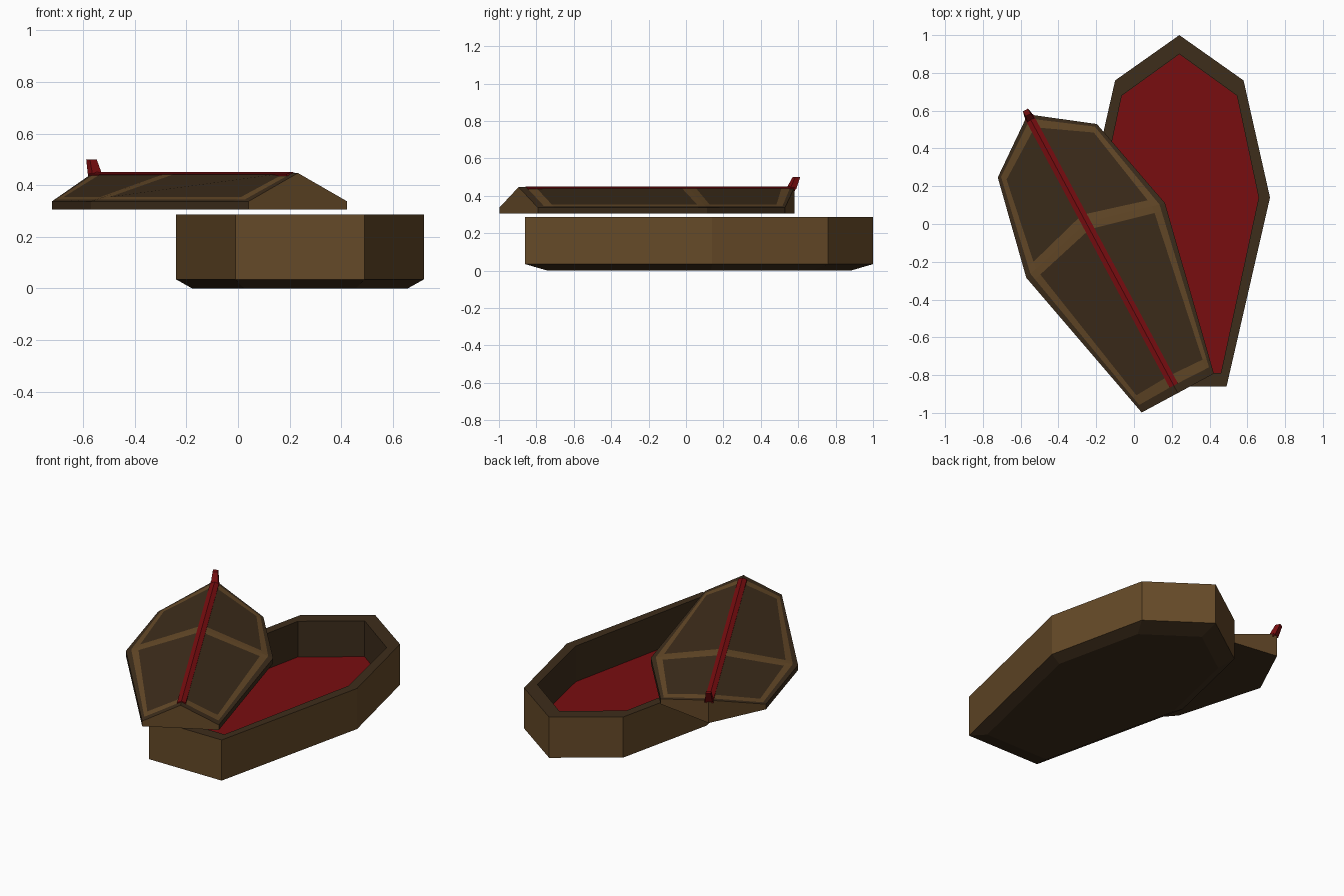
import bpy, bmesh, math

if "Cube" in bpy.data.objects:
    bpy.data.objects.remove(bpy.data.objects["Cube"])


def material(name, color):
    m = bpy.data.materials.new(name)
    m.diffuse_color = (*color, 1)
    m.use_nodes = True
    m.node_tree.nodes["Principled BSDF"].inputs["Base Color"].default_value = m.diffuse_color
    return m


LIGHT, DARK, RED = 0, 1, 2
MATS = [material("light_wood", (0.13, 0.067, 0.021)),
        material("dark_wood", (0.047, 0.026, 0.011)),
        material("red_cloth", (0.19, 0.004, 0.005))]


def finish(name, bm, loc=(0, 0, 0), rot=0):
    bmesh.ops.remove_doubles(bm, verts=bm.verts[:], dist=1e-5)
    bmesh.ops.recalc_face_normals(bm, faces=bm.faces[:])
    me = bpy.data.meshes.new(name)
    bm.to_mesh(me)
    bm.free()
    for m in MATS:
        me.materials.append(m)
    ob = bpy.data.objects.new(name, me)
    ob.location, ob.rotation_euler.z = loc, rot
    bpy.context.collection.objects.link(ob)
    return ob


def loft(bm, rings, mats, caps):
    """Skin closed rings of points; caps are the end materials (None = open)."""
    vs = [[bm.verts.new(p) for p in r] for r in rings]
    n = len(vs[0])
    for a, b, m in zip(vs, vs[1:], mats):
        for i in range(n):
            j = (i + 1) % n
            bm.faces.new((a[i], a[j], b[j], b[i])).material_index = m
    for ring, m in zip((vs[0], vs[-1]), caps):
        if m is not None:
            bm.faces.new(ring).material_index = m


def ring(half, z, scale=1, cy=0.07):
    """Mirror a half outline (tip first) into a closed ring."""
    pts = half + [(-x, y) for x, y in reversed(half[1:])]
    return [(x * scale, cy + (y - cy) * scale, z) for x, y in pts]


# Open box with bevelled bottom, rim and inner walls
outer = [(0, 1.0), (0.34, 0.76), (0.48, 0.14), (0.25, -0.86)]
inner = [(0, 0.9), (0.305, 0.68), (0.42, 0.14), (0.22, -0.79)]
BOX_LOC = (0.24, 0, 0)
bm = bmesh.new()
loft(bm, [ring(outer, 0, 0.87), ring(outer, 0.035), ring(outer, 0.287),
          ring(inner, 0.287), ring(inner, 0.06)],
     [DARK, LIGHT, DARK, DARK], (DARK, DARK))
finish("coffin_box", bm, BOX_LOC)

# Red lining on the floor of the box
bm = bmesh.new()
loft(bm, [ring(inner, 0.061, 0.998), ring(inner, 0.066, 0.998)], [RED], (RED, RED))
finish("floor_lining", bm, BOX_LOC)

# Lid: gabled roof of two panels per side, framed by light strips
LID_LOC, LID_ROT = (0.232, -0.895, 0), math.radians(28.3)
EDGE, RIDGE, LID_BASE = 0.337, 0.447, 0.305
foot, wide, shoulder = (0.217, 0), (0.417, 0.918), (0.298, 1.457)
MID, TIP = 1.026, 1.676
S = [0, 0.84, 0.93, 1]


def panel(bm, sign, r0, e0, r1, e1, ts):
    """Bilinear panel from its outer end (t=0) to the cross band (t=1)."""
    def point(s, t):
        r = r0 + (r1 - r0) * t
        ex, ey = (a + (b - a) * t for a, b in zip(e0, e1))
        return (sign * ex * s, r + (ey - r) * s, RIDGE + (EDGE - RIDGE) * s)
    for i in range(len(S) - 1):
        for j in range(len(ts) - 1):
            quad = [(S[i], ts[j]), (S[i + 1], ts[j]),
                    (S[i + 1], ts[j + 1]), (S[i], ts[j + 1])]
            f = bm.faces.new([bm.verts.new(point(*q)) for q in quad])
            margin = i == 2 or j == 0
            field = i == 0 and j == 2
            f.material_index = DARK if margin or field else LIGHT


bm = bmesh.new()
for sign in (1, -1):
    panel(bm, sign, 0, foot, MID, wide, [0, 0.045, 0.1, 0.96, 1])
    panel(bm, sign, TIP, shoulder, MID, wide, [0, 0.04, 0.12, 0.93, 1])
bmesh.ops.remove_doubles(bm, verts=bm.verts[:], dist=1e-5)
rim = [e for e in bm.edges if e.is_boundary]
ext = bmesh.ops.extrude_edge_only(bm, edges=rim)["geom"]
for v in (g for g in ext if isinstance(g, bmesh.types.BMVert)):
    v.co.z = LID_BASE
bm.normal_update()
for f in (g for g in ext if isinstance(g, bmesh.types.BMFace)):
    f.material_index = LIGHT if abs(f.normal.y) > 0.6 else DARK
under = bmesh.ops.holes_fill(bm, edges=[e for e in bm.edges if e.is_boundary])
for f in under["faces"]:
    f.material_index = DARK
finish("coffin_lid", bm, LID_LOC, LID_ROT)

# Red band along the ridge of the lid
bm = bmesh.new()
section = [(-0.025, 0.425), (-0.025, 0.443), (0, 0.451), (0.025, 0.443), (0.025, 0.425)]
loft(bm, [[(x, y, z) for x, z in section] for y in (0.045, 1.665)], [RED], (RED, RED))
finish("ridge_band", bm, LID_LOC, LID_ROT)

# Upturned tip of the band
bm = bmesh.new()
loft(bm, [[(-w, a, z), (w, a, z), (w, b, z), (-w, b, z)]
          for w, a, b, z in ((0.022, 1.635, 1.674, 0.435), (0.015, 1.672, 1.702, 0.5))],
     [RED], (RED, RED))
finish("band_tip", bm, LID_LOC, LID_ROT)
